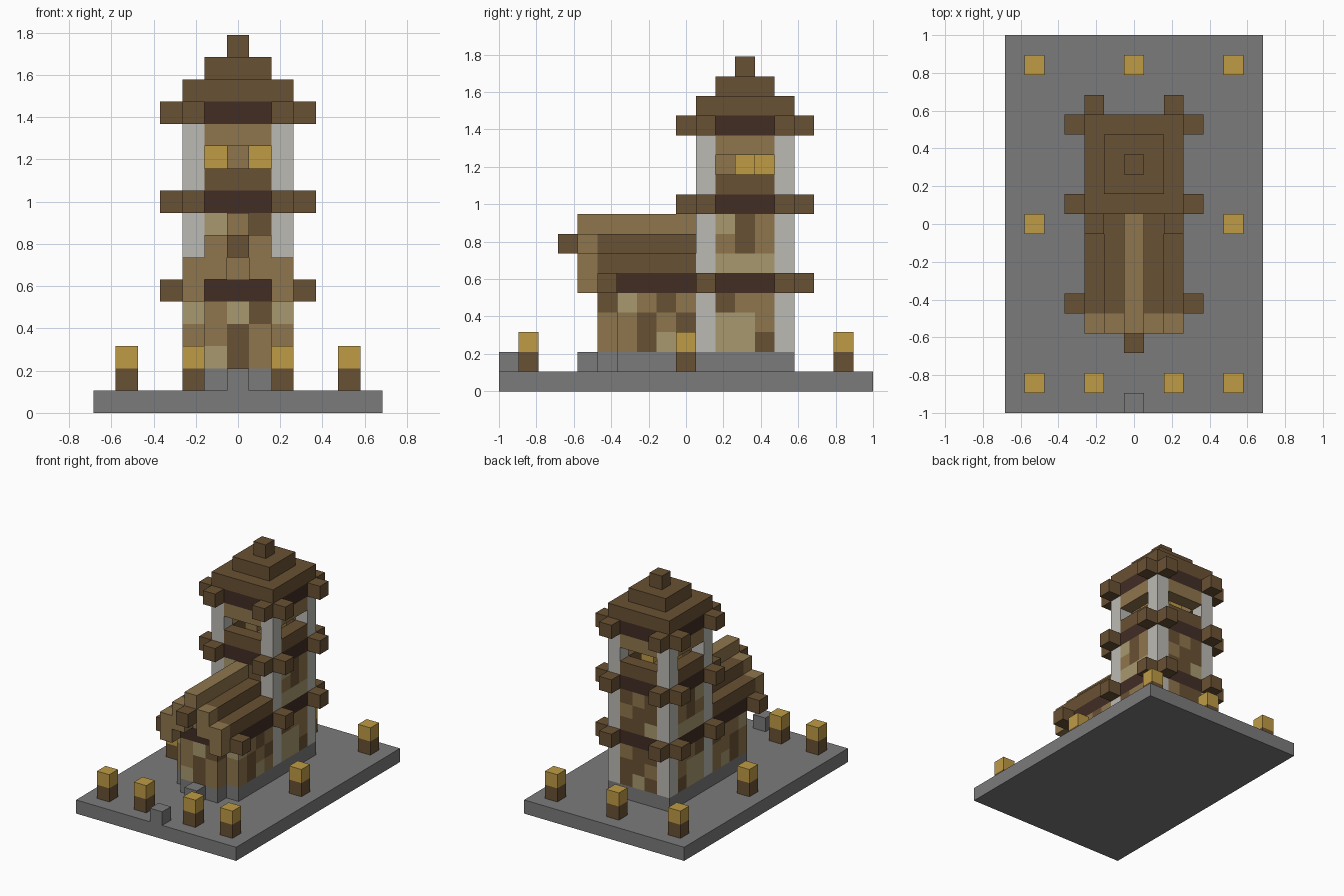
import bpy
import bmesh
from mathutils import Matrix, Vector

U = 2 / 19  # edge of one building block

cube = bpy.data.objects.get("Cube")
if cube:
    bpy.data.objects.remove(cube)


def material(name, rgb):
    col = [((c / 255 + 0.055) / 1.055) ** 2.4 for c in rgb] + [1]
    m = bpy.data.materials.new(name)
    m.use_nodes = True
    m.diffuse_color = col
    m.node_tree.nodes["Principled BSDF"].inputs["Base Color"].default_value = col
    return m


GRAY = material("gray stone", (123, 123, 123))
BROWN = material("brown wood", (105, 81, 51))
DARK = material("dark bark", (66, 45, 36))
TAN = material("tan plank", (143, 118, 77))
LIGHT = material("pale plaster", (167, 153, 110))
GOLD = material("golden lamp", (191, 155, 69))
WHITE = material("whitewash", (187, 186, 180))


def add_box(bm, x, y, z, index=0):
    """Box over inclusive block ranges; a single number means one block."""
    spans = [r if isinstance(r, tuple) else (r, r) for r in (x, y, z)]
    size = Vector([b - a + 1 for a, b in spans]) * U
    mid = Vector([(a + b) / 2 for a, b in spans]) * U
    mid.z += U / 2
    scale = Matrix.Diagonal(size).to_4x4()
    new = bmesh.ops.create_cube(bm, size=1, matrix=Matrix.Translation(mid) @ scale)
    for f in {f for v in new["verts"] for f in v.link_faces}:
        f.material_index = index


def finish(name, bm, mats):
    mesh = bpy.data.meshes.new(name)
    bm.to_mesh(mesh)
    bm.free()
    for m in mats:
        mesh.materials.append(m)
    bpy.context.collection.objects.link(bpy.data.objects.new(name, mesh))


def part(name, mat, boxes):
    bm = bmesh.new()
    for b in boxes:
        add_box(bm, *b)
    finish(name, bm, [mat])


def masonry(name, rows, top, place):
    """Wall of coloured blocks; rows run from the top down, place(i) gives x, y."""
    bm = bmesh.new()
    for r, row in enumerate(rows):
        for i, key in enumerate(row):
            add_box(bm, *place(i), top - r, "tlb".index(key))
    finish(name, bm, [TAN, LIGHT, BROWN])


SIDES = (-1, 1)
CORNERS = [(s, y) for s in SIDES for y in (1, 5)]

# Ground slab, footings and steps
part("ground_slab", GRAY, [((-6, 6), (-9, 9), 0)])
part("footing", GRAY, [((-2, 2), (-3, 5), 1), ((-1, 1), -4, 1)])
part("door_step", GRAY, [(0, -5, 1)])
part("gate_stone", GRAY, [(0, -9, 1)])

# Lamp posts around the yard
lamps = [(s * 5, y) for s in SIDES for y in (-8, 0, 8)] + [(0, 8), (-2, -8), (2, -8)]
part("lamp_posts", BROWN, [(x, y, 1) for x, y in lamps])
part("lamp_lights", GOLD, [(x, y, 2) for x, y in lamps])

# Hall walls
masonry("hall_front_wall", ["tlb", "tbt", "lbt"], 4, lambda i: (i - 1, -4))
for s, side in zip(SIDES, ("right", "left")):
    rows = ["ltbt", "tbtb", "tblt"] if s > 0 else ["lttb", "tbtt", "tblt"]
    masonry(side + "_hall_wall", rows, 4, lambda i: (s * 2, i - 3))

# Tower walls, lower and middle floor
for s, side in zip(SIDES, ("right", "left")):
    masonry(side + "_tower_wall_low", ["btt", "llt", "llb"], 4, lambda i: (s * 2, i + 2))
    masonry(side + "_tower_wall_mid", ["lbt", "tbt", "lll"], 8, lambda i: (s * 2, i + 2))
masonry("back_tower_wall_low", ["bbt", "tbb", "blb"], 4, lambda i: (i - 1, 5))
masonry("back_tower_wall_mid", ["btb", "bbt", "lbb"], 8, lambda i: (i - 1, 5))
masonry("front_tower_wall_mid", ["ltb", "ttt", "ttt"], 8, lambda i: (i - 1, 1))

# Corner pillars on each floor
part("corner_pillars", WHITE, [(s * 2, y, (z, z + 2)) for s, y in CORNERS for z in (2, 6, 10)])

# Tower beams with crossing log ends
for level, z in (("low", 5), ("middle", 9), ("top", 13)):
    beams = [((-1, 1), y, z) for y in (1, 5)] + [(s * 2, (2, 4), z) for s in SIDES]
    part(level + "_beams", DARK, beams)
    ends = []
    for s, y in CORNERS:
        ends.append(((2, 3) if s > 0 else (-3, -2), y, z))
        if z > 5 or y == 5:
            ends.append((s * 2, 0 if y == 1 else 6, z))
    part(level + "_beam_ends", BROWN, ends)

# Open lookout: parapet, lintel, floor and hanging lights
for name, mat, z in (("lookout_parapet", BROWN, 10), ("lookout_lintel", TAN, 12)):
    part(name, mat, [((-1, 1), y, z) for y in (1, 5)] + [(s * 2, (2, 4), z) for s in SIDES])
part("lookout_floor", BROWN, [((-1, 1), (2, 4), 9)])
part("lookout_post", TAN, [(0, 3, (10, 13)), (0, 2, 11)])
part("lookout_lights", GOLD, [(-1, 3, 11), (1, 3, 11), (0, 4, 11)])

# Stepped tower roof
part("tower_roof", BROWN, [((-2, 2), (1, 5), 14), ((-1, 1), (2, 4), 15), (0, 3, 16)])

# Hall beams
part("hall_beams", DARK, [((-1, 1), -4, 5)] + [(s * 2, (-3, 0), 5) for s in SIDES])
part("hall_beam_ends", BROWN, [((2, 3), -4, 5), ((-3, -2), -4, 5)])

# Stepped hall roof, ridge and gable trim
part("hall_roof", BROWN, [((-2, 2), (-3, 0), 6), ((-1, 1), (-4, 0), 7)]
     + [((1, 2), -4, 6), ((-2, -1), -4, 6)])
part("hall_ridge", TAN, [(0, (-5, 0), 8)])
part("gable_panel", TAN, [(0, -4, 6)])
trim = [(0, -5, 7)]
for s in SIDES:
    trim += [(s * 2, -5, (5, 6)), (s, -5, (6, 7))]
part("gable_trim", TAN, trim)
part("ridge_beam_end", BROWN, [(0, -6, 7)])
